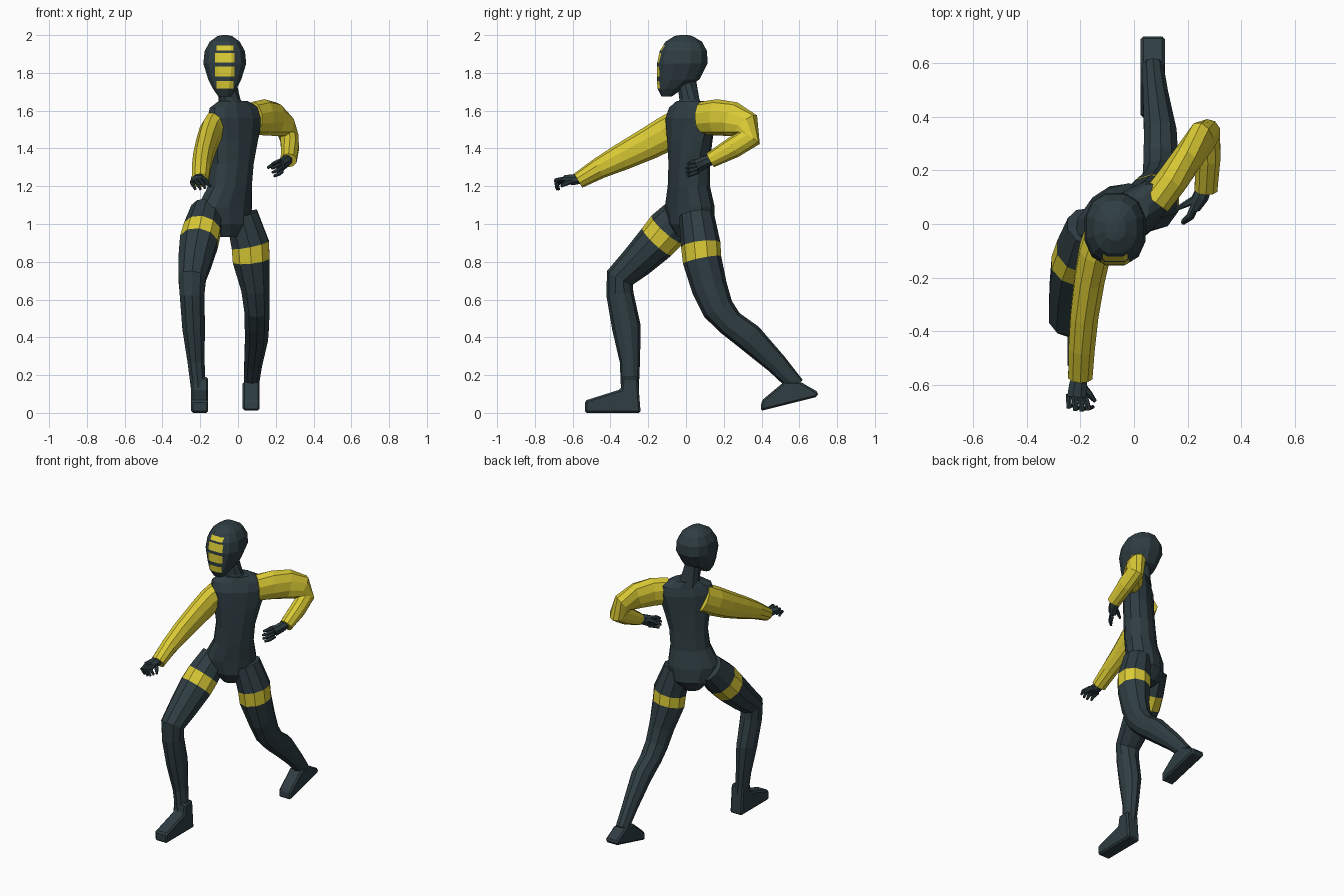
import bpy, bmesh, math
from mathutils import Vector


def material(name, rgb):
    m = bpy.data.materials.new(name)
    m.diffuse_color = (*rgb, 1)
    return m


DARK = material("dark slate", (0.028, 0.047, 0.055))
YELLOW = material("yellow", (0.70, 0.59, 0.035))


def finish(name, bm, mats):
    bmesh.ops.recalc_face_normals(bm, faces=bm.faces)
    me = bpy.data.meshes.new(name)
    bm.to_mesh(me)
    bm.free()
    for m in mats:
        me.materials.append(m)
    ob = bpy.data.objects.new(name, me)
    bpy.context.collection.objects.link(ob)
    return ob


def loft(rings, n, power=1.0, accent=()):
    """Skin rings of (centre, u, v); segments listed in accent get slot 1."""
    bm = bmesh.new()
    loops = []
    for c, u, v in rings:
        loop = []
        for i in range(n):
            a = 2 * math.pi * (i + 0.5) / n
            ca, sa = math.cos(a), math.sin(a)
            ca = math.copysign(abs(ca) ** power, ca)
            sa = math.copysign(abs(sa) ** power, sa)
            loop.append(bm.verts.new(c + u * ca + v * sa))
        loops.append(loop)
    for k in range(len(loops) - 1):
        for i in range(n):
            j = (i + 1) % n
            f = bm.faces.new((loops[k][i], loops[k][j], loops[k + 1][j], loops[k + 1][i]))
            f.material_index = 1 if k in accent else 0
    bm.faces.new(loops[0])
    bm.faces.new(loops[-1])
    return bm


def tube(name, stations, mats, n=10, accent=()):
    """Limb along (x, y, z, half width, half thickness) stations."""
    pts = [Vector(s[:3]) for s in stations]
    rings = []
    for i, s in enumerate(stations):
        t = (pts[min(i + 1, len(pts) - 1)] - pts[max(i - 1, 0)]).normalized()
        w = Vector((1, 0, 0))
        w = (w - t * w.dot(t)).normalized()
        rings.append((pts[i], w * s[3] * 1.03, t.cross(w) * s[4] * 1.03))
    return finish(name, loft(rings, n, 1.0, accent), mats)


def body(stations, n, power=1.0):
    """Horizontal ellipses (z, cx, cy, half width, half depth, turn in degrees)."""
    rings = []
    for z, cx, cy, a, b, deg in stations:
        r = math.radians(deg)
        rings.append((Vector((cx, cy, z)),
                      Vector((math.cos(r), math.sin(r), 0)) * a,
                      Vector((-math.sin(r), math.cos(r), 0)) * b))
    return loft(rings, n, power)


# Torso, twisted towards the reaching arm
finish("torso", body([
    (0.93, -0.065, 0.025, 0.06, 0.07, 30),
    (1.00, -0.065, 0.03, 0.13, 0.11, 33),
    (1.09, -0.07, 0.02, 0.16, 0.108, 35),
    (1.20, -0.043, 0.015, 0.125, 0.098, 36),
    (1.32, -0.03, 0.017, 0.122, 0.095, 38),
    (1.44, -0.02, 0.02, 0.145, 0.092, 40),
    (1.56, -0.015, 0.025, 0.178, 0.088, 41),
    (1.615, -0.015, 0.03, 0.165, 0.07, 41),
    (1.65, -0.025, 0.025, 0.09, 0.06, 40)], 12, 0.9), [DARK])

# Neck
finish("neck", body([
    (1.61, -0.03, 0.025, 0.075, 0.068, 20),
    (1.66, -0.045, 0.018, 0.058, 0.055, 15),
    (1.78, -0.065, 0.0, 0.052, 0.05, 0)], 10), [DARK])

# Head: lofted mask, with striped face cut in
HX = -0.07
head = body([(z, HX, (y0 + y1) / 2, a, (y1 - y0) / 2, 0) for z, a, y0, y1 in [
    (1.675, 0.035, -0.130, -0.075),
    (1.715, 0.064, -0.152, -0.015),
    (1.765, 0.090, -0.158, 0.075),
    (1.85, 0.117, -0.157, 0.118),
    (1.915, 0.110, -0.143, 0.115),
    (1.965, 0.082, -0.112, 0.088),
    (1.995, 0.040, -0.062, 0.035),
    (2.0, 0.015, -0.035, 0.01)]], 12, 0.85)
stripes = [(1.718, 1.758, 0.045), (1.782, 1.835, 0.052),
           (1.855, 1.905, 0.052), (1.918, 1.945, 0.045)]
cuts = [((0, 0, z), (0, 0, 1)) for s in stripes for z in s[:2]]
cuts += [((HX + k * w, 0, 0), (1, 0, 0)) for w in (0.045, 0.052) for k in (-1, 1)]
for co, no in cuts:
    bmesh.ops.bisect_plane(head, geom=head.verts[:] + head.edges[:] + head.faces[:],
                           plane_co=co, plane_no=no)
for f in head.faces:
    c = f.calc_center_median()
    if c.y < -0.09 and any(lo < c.z < hi and abs(c.x - HX) < w for lo, hi, w in stripes):
        f.material_index = 1
finish("head", head, [DARK, YELLOW])

# Sleeves
tube("reaching_sleeve", [
    (-0.11, -0.01, 1.53, 0.065, 0.09), (-0.145, -0.10, 1.48, 0.06, 0.09),
    (-0.165, -0.20, 1.425, 0.057, 0.083), (-0.185, -0.34, 1.355, 0.053, 0.07),
    (-0.195, -0.46, 1.295, 0.05, 0.055), (-0.2, -0.57, 1.23, 0.046, 0.042)], [YELLOW])
tube("bent_sleeve", [
    (0.08, 0.085, 1.56, 0.06, 0.085), (0.14, 0.16, 1.565, 0.06, 0.093),
    (0.20, 0.245, 1.555, 0.055, 0.09), (0.25, 0.315, 1.52, 0.053, 0.08),
    (0.272, 0.335, 1.455, 0.05, 0.062), (0.275, 0.25, 1.405, 0.048, 0.055),
    (0.268, 0.128, 1.337, 0.043, 0.04)], [YELLOW])

# Legs with a coloured thigh band
tube("front_leg", [
    (-0.165, -0.01, 1.07, 0.085, 0.09), (-0.19, -0.10, 0.97, 0.10, 0.108),
    (-0.207, -0.155, 0.905, 0.103, 0.103), (-0.228, -0.26, 0.80, 0.09, 0.087),
    (-0.243, -0.35, 0.715, 0.075, 0.075), (-0.243, -0.35, 0.63, 0.067, 0.07),
    (-0.235, -0.315, 0.45, 0.061, 0.074), (-0.222, -0.297, 0.27, 0.046, 0.052),
    (-0.21, -0.297, 0.13, 0.04, 0.046)], [DARK, YELLOW], accent=(1,))
tube("back_leg", [
    (0.02, 0.055, 1.05, 0.085, 0.09), (0.065, 0.078, 0.89, 0.102, 0.102),
    (0.07, 0.085, 0.81, 0.10, 0.10), (0.092, 0.125, 0.66, 0.076, 0.092),
    (0.10, 0.17, 0.55, 0.068, 0.082), (0.10, 0.235, 0.475, 0.066, 0.07),
    (0.098, 0.335, 0.40, 0.062, 0.073), (0.08, 0.48, 0.26, 0.048, 0.055),
    (0.07, 0.585, 0.145, 0.04, 0.043)], [DARK, YELLOW], accent=(1,))


# Feet: side profile given a width, with softened edges
def foot(name, cx, profile):
    bm = bmesh.new()
    left, right = [[bm.verts.new((cx + s * 0.045, y, z)) for y, z in profile] for s in (-1, 1)]
    bm.faces.new(left)
    bm.faces.new(right[::-1])
    for i in range(len(left)):
        j = (i + 1) % len(left)
        bm.faces.new((left[j], left[i], right[i], right[j]))
    bmesh.ops.recalc_face_normals(bm, faces=bm.faces)
    bmesh.ops.bevel(bm, geom=bm.edges[:], offset=0.01, segments=1, affect='EDGES')
    finish(name, bm, [DARK])


foot("front_foot", -0.203, [(-0.535, 0.0), (-0.535, 0.065), (-0.345, 0.125),
                            (-0.335, 0.19), (-0.255, 0.19), (-0.24, 0.0)])
foot("back_foot", 0.07, [(0.395, 0.01), (0.40, 0.065), (0.52, 0.165),
                         (0.605, 0.165), (0.70, 0.11), (0.695, 0.085)])


# Hands: a palm, four fingers and a thumb, each a small tapered tube
def hand(name, palm, knuckle, spread, bends, thumb):
    tube(name + "_palm", palm, [DARK], 8)
    k, d = Vector(knuckle), Vector(spread)
    for i in range(4):
        p = k + d * i
        reach = 1.0 if i in (1, 2) else 0.88
        path = [p] + [p + Vector(b) * reach + d * (i - 1.5) * 0.2 for b in bends]
        tube(f"{name}_finger_{i + 1}",
             [(*q, r, r) for q, r in zip(path, (0.012, 0.011, 0.007))], [DARK], 6)
    tube(name + "_thumb", [(*q, r, r) for q, r in zip(thumb, (0.015, 0.012, 0.007))], [DARK], 6)


hand("reaching_hand",
     [(-0.2, -0.55, 1.24, 0.026, 0.026), (-0.208, -0.595, 1.235, 0.034, 0.03),
      (-0.213, -0.645, 1.235, 0.038, 0.024)],
     (-0.243, -0.635, 1.225), (0.02, -0.002, 0.005),
     [(0.008, -0.052, -0.01), (0.028, -0.045, -0.048)],
     [(-0.195, -0.60, 1.23), (-0.165, -0.635, 1.215), (-0.145, -0.66, 1.20)])
hand("bent_hand",
     [(0.268, 0.15, 1.345, 0.026, 0.026), (0.25, 0.105, 1.33, 0.03, 0.033),
      (0.225, 0.065, 1.31, 0.024, 0.036)],
     (0.23, 0.065, 1.278), (-0.003, 0.0, 0.018),
     [(-0.018, -0.042, -0.01), (-0.045, -0.062, -0.022)],
     [(0.24, 0.10, 1.335), (0.195, 0.075, 1.32), (0.157, 0.055, 1.297)])
